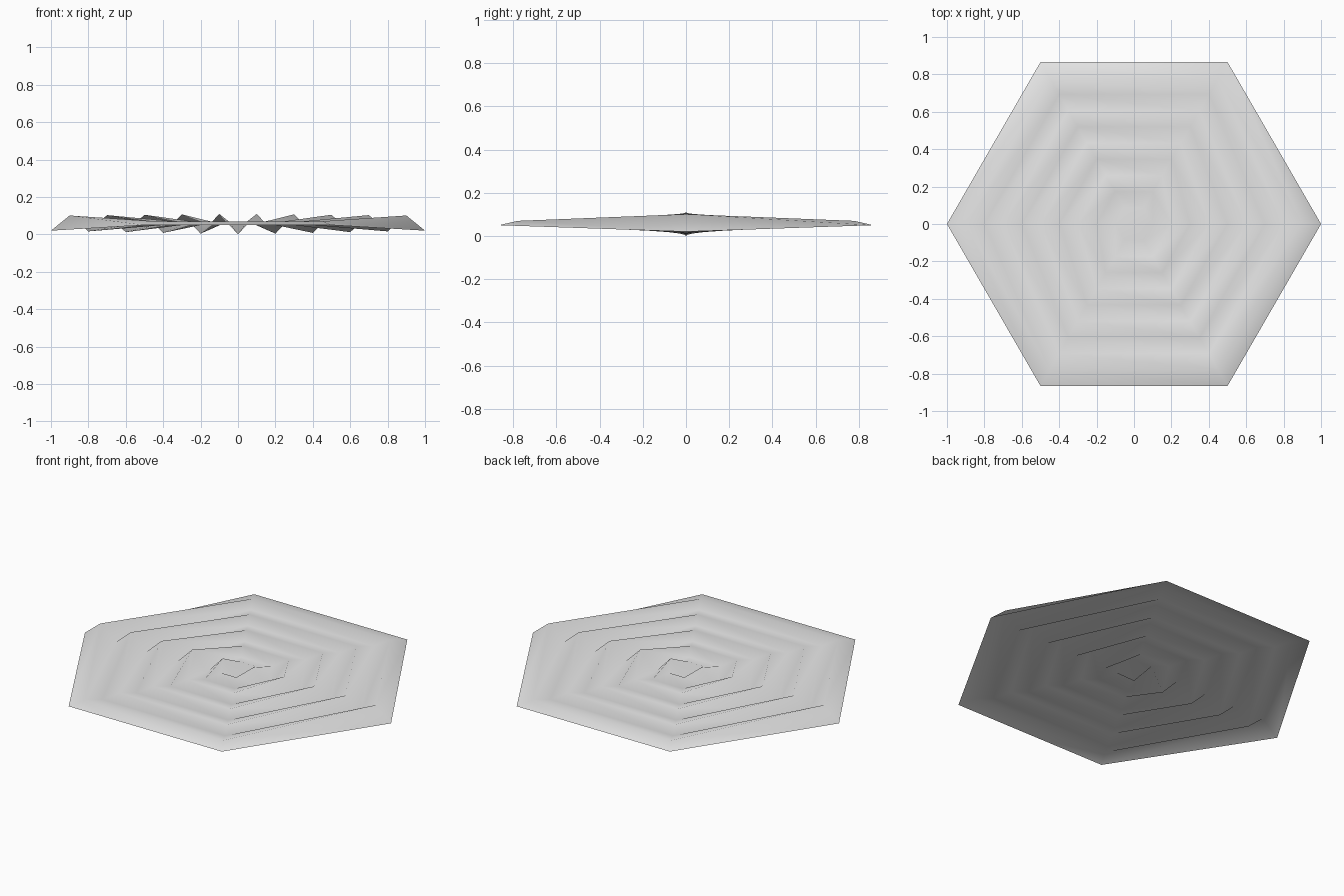
import bpy
import bmesh
from math import cos, sin, radians

cube = bpy.data.objects.get("Cube")
if cube:
    bpy.data.objects.remove(cube, do_unlink=True)

RINGS = 10
SIDES = 6


def corner_height(ring, side):
    """Odd rings are ridges, even rings valleys; pleats are deep only on the x axis."""
    ridge = ring % 2 == 1
    if side % 3 == 0:
        return 0.11 - 0.001 * ring if ridge else 0.002 * ring
    return 0.07 if ridge else 0.05


# Sheet colour
paper = bpy.data.materials.new("light grey paper")
paper.use_nodes = True
colour = (0.8, 0.8, 0.8, 1)
paper.diffuse_color = colour
paper.node_tree.nodes["Principled BSDF"].inputs["Base Color"].default_value = colour

# Concentric hexagonal pleats around a low centre point
bm = bmesh.new()
centre = bm.verts.new((0, 0, 0))
loops = []
for ring in range(1, RINGS + 1):
    radius = ring / RINGS
    loops.append([
        bm.verts.new((radius * cos(radians(60 * side)),
                      radius * sin(radians(60 * side)),
                      corner_height(ring, side)))
        for side in range(SIDES)])

for side in range(SIDES):
    after = (side + 1) % SIDES
    bm.faces.new((centre, loops[0][side], loops[0][after]))
    for inner, outer in zip(loops, loops[1:]):
        bm.faces.new((inner[side], outer[side], outer[after], inner[after]))

for face in bm.faces:
    face.smooth = True

mesh = bpy.data.meshes.new("pleated_hexagon_sheet")
bm.to_mesh(mesh)
bm.free()
mesh.materials.append(paper)
sheet = bpy.data.objects.new("pleated_hexagon_sheet", mesh)
bpy.context.collection.objects.link(sheet)
